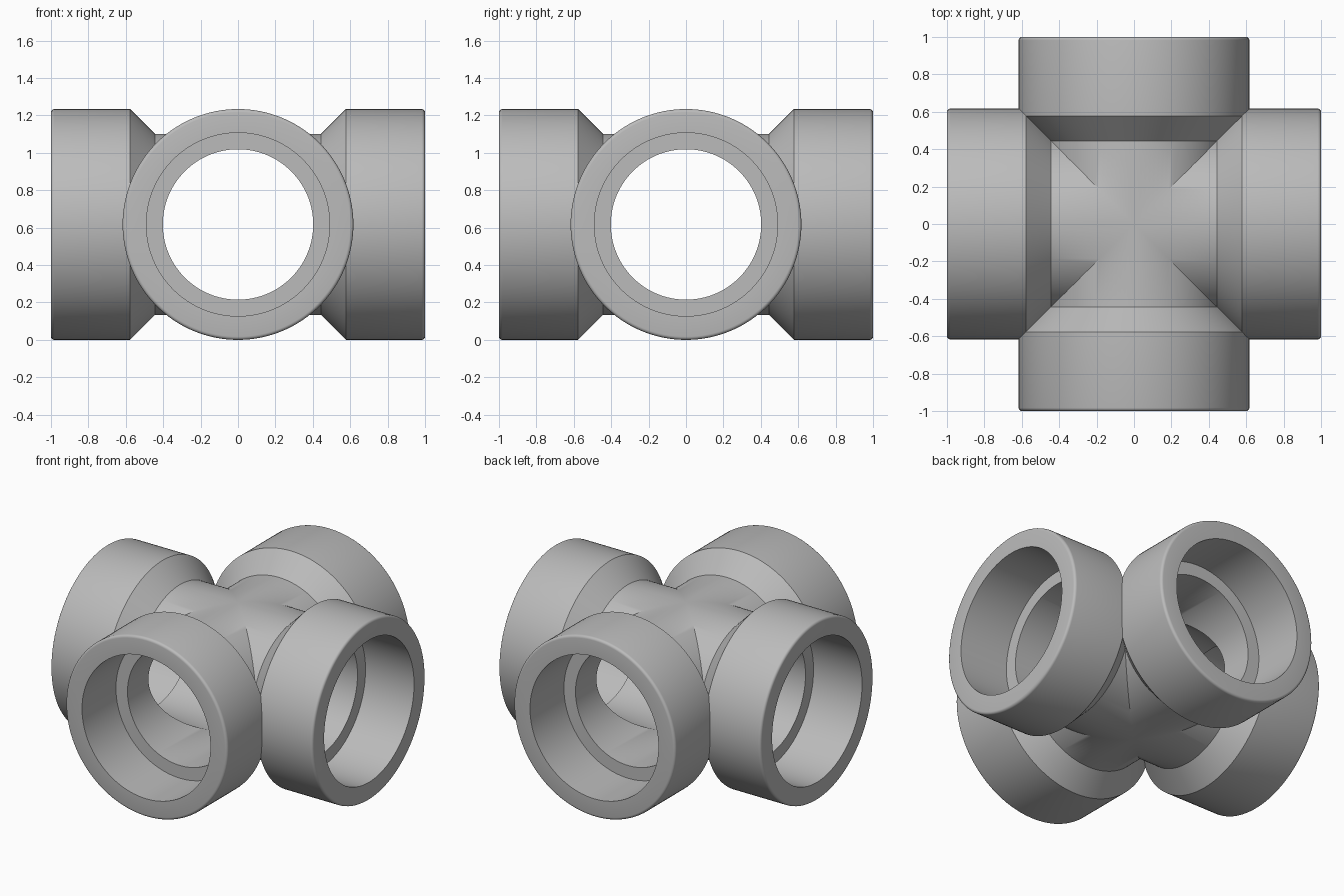
import bpy
import bmesh
import math
from mathutils import Matrix, Vector

if "Cube" in bpy.data.objects:
    bpy.data.objects.remove(bpy.data.objects["Cube"], do_unlink=True)

SEGMENTS = 128
R_HUB, R_COLLAR, R_SOCKET, R_BORE = 0.485, 0.617, 0.49, 0.402
FILLET = 0.018

grey = bpy.data.materials.new("plain grey")
grey.use_nodes = True
colour = (0.5, 0.5, 0.5, 1)
grey.diffuse_color = colour
grey.node_tree.nodes["Principled BSDF"].inputs["Base Color"].default_value = colour


def arm_profile():
    """Outline of one arm as (distance along axis, radius), outside then inside."""
    rim = []
    for i in range(5):
        a = math.radians(22.5 * i)
        rim.append((1 - FILLET + FILLET * math.sin(a),
                    R_COLLAR - FILLET + FILLET * math.cos(a)))
    return ([(0, R_HUB), (0.445, R_HUB), (0.577, R_COLLAR)] + rim
            + [(1, R_SOCKET), (0.63, R_SOCKET), (0.63, R_BORE), (0, R_BORE)])


def make_arm(bm):
    """Turn the profile about the x axis and mitre its inner end."""
    rings = []
    for along, radius in arm_profile():
        ring = []
        for i in range(SEGMENTS):
            a = math.tau * i / SEGMENTS
            ring.append(bm.verts.new((along, radius * math.cos(a), radius * math.sin(a))))
        rings.append(ring)
    for near, far in zip(rings, rings[1:]):
        for i in range(SEGMENTS):
            j = (i + 1) % SEGMENTS
            bm.faces.new((near[i], near[j], far[j], far[i]))
    # Keep only the quarter where this arm lies outside its neighbours
    for side in (1, -1):
        bmesh.ops.bisect_plane(bm, geom=bm.verts[:] + bm.edges[:] + bm.faces[:],
                               dist=1e-5, plane_co=(0, 0, 0),
                               plane_no=Vector((1, side, 0)).normalized(),
                               clear_inner=True)


# Four mitred arms welded into one hollow cross
bm = bmesh.new()
make_arm(bm)
arm = bm.verts[:] + bm.edges[:] + bm.faces[:]
for turn in (1, 2, 3):
    copy = bmesh.ops.duplicate(bm, geom=arm)["geom"]
    verts = [g for g in copy if isinstance(g, bmesh.types.BMVert)]
    bmesh.ops.rotate(bm, verts=verts, cent=(0, 0, 0),
                     matrix=Matrix.Rotation(turn * math.pi / 2, 3, "Z"))
bmesh.ops.remove_doubles(bm, verts=bm.verts[:], dist=1e-4)
bmesh.ops.recalc_face_normals(bm, faces=bm.faces[:])
# The outer skin and the bore must face away from the solid wall
outer = max(bm.faces, key=lambda f: f.calc_center_median().x)
if outer.normal.x < 0:
    bmesh.ops.reverse_faces(bm, faces=bm.faces[:])

mesh = bpy.data.meshes.new("pipe_cross")
bm.to_mesh(mesh)
bm.free()
mesh.materials.append(grey)
cross = bpy.data.objects.new("pipe_cross", mesh)
cross.location.z = R_COLLAR
bpy.context.collection.objects.link(cross)

bpy.ops.object.select_all(action="DESELECT")
cross.select_set(True)
bpy.context.view_layer.objects.active = cross
bpy.ops.object.shade_smooth_by_angle(angle=math.radians(30))
